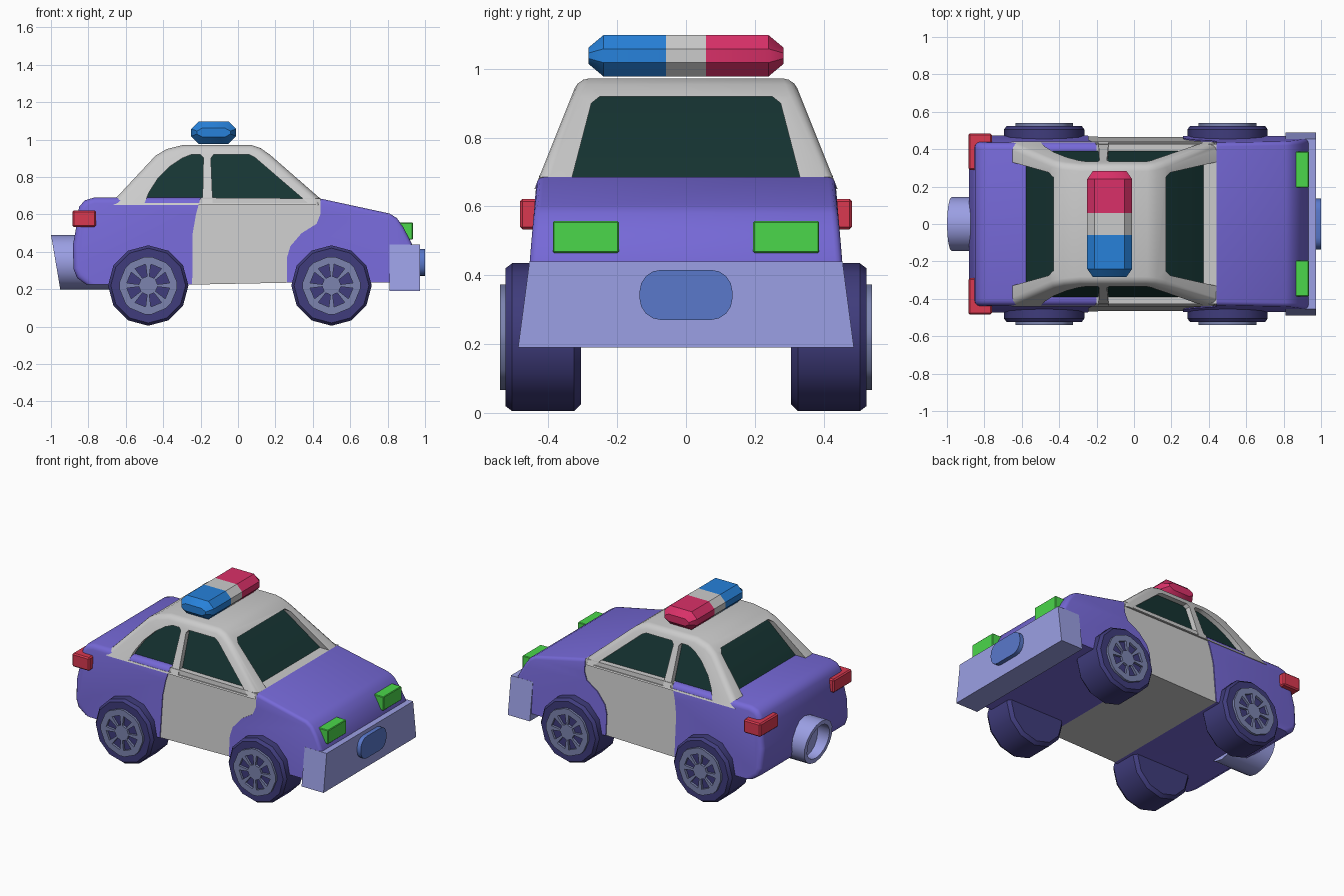
import bpy, bmesh, math
from math import sin, cos, pi

if "Cube" in bpy.data.objects:
    bpy.data.objects.remove(bpy.data.objects["Cube"])


def material(name, rgb):
    m = bpy.data.materials.new(name)
    m.diffuse_color = (*rgb, 1)
    m.use_nodes = True
    m.node_tree.nodes["Principled BSDF"].inputs["Base Color"].default_value = m.diffuse_color
    return m


PURPLE = material("purple_paint", (.18, .14, .68))
GLASS = material("dark_glass", (.008, .035, .033))
LILAC = material("lilac_trim", (.33, .35, .78))
PLATE = material("plate_blue", (.1, .19, .6))
TIRE = material("tire_navy", (.05, .045, .2))
RIM = material("rim_grey_blue", (.2, .23, .43))
RED = material("tail_red", (.7, .04, .08))
PINK = material("beacon_red", (.7, .03, .14))
BLUE = material("beacon_blue", (.02, .22, .7))
GREEN = material("lamp_green", (.07, .68, .07))


def finish(name, bm, mat=None, angle=35):
    bmesh.ops.recalc_face_normals(bm, faces=bm.faces)
    me = bpy.data.meshes.new(name)
    bm.to_mesh(me)
    bm.free()
    ob = bpy.data.objects.new(name, me)
    bpy.context.collection.objects.link(ob)
    if mat:
        me.materials.append(mat)
    smooth(ob, angle)
    return ob


def smooth(ob, angle=35):
    bpy.ops.object.select_all(action='DESELECT')
    ob.select_set(True)
    bpy.context.view_layer.objects.active = ob
    bpy.ops.object.shade_smooth_by_angle(angle=math.radians(angle))


def loft(name, rings, mat=None, bevel=0, pick=None, segments=3):
    """Skin equal-sized point rings, cap both ends, optionally bevel picked edges."""
    bm = bmesh.new()
    vs = [[bm.verts.new(p) for p in r] for r in rings]
    for a, b in zip(vs, vs[1:]):
        for i in range(len(a)):
            j = (i + 1) % len(a)
            bm.faces.new((a[i], a[j], b[j], b[i]))
    bm.faces.new(vs[0])
    bm.faces.new(vs[-1][::-1])
    bmesh.ops.recalc_face_normals(bm, faces=bm.faces)
    if bevel:
        edges = [e for e in bm.edges if pick is None or pick(e)]
        bmesh.ops.bevel(bm, geom=edges, offset=bevel, segments=segments,
                        profile=.5, affect='EDGES')
    return finish(name, bm, mat)


def side_loft(name, pts, width, mat=None, **kw):
    """Side (x, z) profile spanning -width(z) to +width(z)."""
    return loft(name, [[(x, s * width(z), z) for x, z in pts] for s in (-1, 1)], mat, **kw)


def box(name, x0, x1, y0, y1, z0, z1, mat, bevel=.008):
    ring = [(y0, z0), (y1, z0), (y1, z1), (y0, z1)]
    return loft(name, [[(x, y, z) for y, z in ring] for x in (x0, x1)], mat,
                bevel=bevel, segments=1)


def body_w(z):
    return .473 - (z - .22) * .085


def rim_edge(test):
    # edges lying in one side face whose midpoint passes the test
    def pick(e):
        a, b = (v.co for v in e.verts)
        return a.y * b.y > 0 and test((a.x + b.x) / 2, (a.z + b.z) / 2)
    return pick


# Lower body: rear, doors and nose share their seam profiles
rear_seam = [(-.245, .225), (-.242, .5), (-.225, .6), (-.2, .69)]
nose_seam = [(.44, .685), (.44, .6), (.42, .55), (.34, .5), (.28, .43), (.262, .37), (.262, .235)]

side_loft("rear_body", rear_seam + [(-.77, .69), (-.82, .675), (-.85, .64), (-.86, .56),
          (-.882, .44), (-.88, .31), (-.86, .26), (-.81, .225)],
          body_w, PURPLE, bevel=.03, pick=rim_edge(lambda x, z: x < -.3 and (z > .3 or x < -.6)))
side_loft("door_body", rear_seam + nose_seam, lambda z: body_w(z) - .006)
side_loft("nose_body", nose_seam[::-1] + [(.81, .6), (.85, .575), (.88, .54), (.93, .45),
          (.93, .3), (.88, .235)][:6] and
          nose_seam[::-1] + [(.81, .605), (.85, .58), (.885, .53), (.932, .44), (.93, .3), (.88, .235)],
          body_w, PURPLE, bevel=.02, pick=rim_edge(lambda x, z: x > .5 and z > .3))


# Cabin frame with window openings cut through it
def cabin_w(z):
    return .425 - (z - .69) * .4


cabin = side_loft("cabin_frame", [(-.69, .65), (-.65, .69), (-.44, .915), (-.38, .95), (-.29, .972), (.07, .972),
                  (.12, .955), (.17, .92), (.44, .685), (.44, .65)], cabin_w,
                  bevel=.03, pick=rim_edge(lambda x, z: z > .66))
cutters = [
    side_loft("rear_window_cutter", [(-.5, .66), (-.475, .72), (-.43, .79), (-.36, .86), (-.3, .9),
              (-.25, .92), (-.2, .92), (-.185, .905), (-.19, .66)], lambda z: .6),
    side_loft("front_window_cutter", [(-.135, .66), (-.145, .9), (-.13, .92), (.06, .92),
              (.09, .905), (.375, .66)], lambda z: .6),
    loft("windscreen_cutter", [[(x, y, z) for y, z in ((-.335, .6), (-.335, .67), (-.275, .9), (-.25, .92),
         (.25, .92), (.275, .9), (.335, .67), (.335, .6))] for x in (-.9, .9)])]
for c in cutters:
    m = cabin.modifiers.new("window", 'BOOLEAN')
    m.operation, m.solver, m.object = 'DIFFERENCE', 'EXACT', c
    bpy.context.view_layer.objects.active = cabin
    bpy.ops.object.modifier_apply(modifier=m.name)
    bpy.data.objects.remove(c)
smooth(cabin)
side_loft("window_glass", [(-.6, .66), (-.42, .89), (-.36, .925), (-.29, .945), (.06, .945),
          (.13, .91), (.4, .66)], lambda z: cabin_w(z) - .035, GLASS)


# Roof beacon: octagonal bar in three colours
def octagon(y, s=1):
    pts = [(.12, .02), (.08, .06), (-.08, .06), (-.12, .02), (-.12, -.02), (-.08, -.06), (.08, -.06), (.12, -.02)]
    return [(-.13 + x * (.75 if s < 1 else 1), y, 1.038 + z * s) for x, z in pts]


loft("beacon_blue_end", [octagon(-.283, .4), octagon(-.24), octagon(-.058)], BLUE)
loft("beacon_middle", [octagon(-.058), octagon(.058)])
loft("beacon_red_end", [octagon(.058), octagon(.24), octagon(.283, .4)], PINK)

# Front bumper and oval badge plate
loft("front_bumper", [[(x, y, z) for y, z in ((-.488, .19), (.488, .19), (.455, .44), (-.455, .44))]
     for x in (.81, .972)], LILAC)
oval = []
for cx, cz, start in ((1, 1, 0), (-1, 1, 1), (-1, -1, 2), (1, -1, 3)):
    for k in range(5):
        a = (start + k / 4) * pi / 2
        oval.append((cx * .072 + .063 * cos(a), .343 + cz * .01 + .063 * sin(a)))
loft("front_plate", [[(x, y, z) for y, z in oval] for x in (.95, 1.0)], PLATE)


# Exhaust pipe with slanted open end
def pipe_ring(r, x=None):
    pts = [(r * cos(k * pi / 8), r * sin(k * pi / 8)) for k in range(16)]
    return [(-.975 - z * .17 if x is None else x, y, .345 + z) for y, z in pts]


loft("exhaust_pipe", [pipe_ring(.145, -.68), pipe_ring(.145), pipe_ring(.115), pipe_ring(.115, -.89)], LILAC)

# Lamps and wheels on both sides
for s, side in ((-1, "right"), (1, "left")):
    box(f"headlight_{side}", .86, .935, *sorted((s * .195, s * .387)), .465, .557, GREEN, .004)
    box(f"tail_light_{side}", -.886, -.76, *sorted((s * .29, s * .483)), .533, .622, RED)
    for wx, end in ((-.48, "rear"), (.5, "front")):
        tire = [[(wx + r * cos((k + .5) * pi / 6 + pi / 12), s * y, .22 + r * sin((k + .5) * pi / 6 + pi / 12))
                 for k in range(12)] for y, r in ((.305, .195), (.325, .215), (.505, .215), (.525, .2))]
        loft(f"{end}_tire_{side}", tire, TIRE)
        # eight-spoke rim: wedge gaps between spokes
        bm = bmesh.new()
        angles = [math.radians(k // 2 * 45 + (7 if k % 2 else -7)) for k in range(16)]
        rings = [[bm.verts.new((wx + r * cos(a), s * .54, .22 + r * sin(a))) for a in angles]
                 for r in (.155, .115, .05)]
        for k in range(16):
            j = (k + 1) % 16
            bm.faces.new((rings[0][k], rings[0][j], rings[1][j], rings[1][k]))
            if k % 2 == 0:
                bm.faces.new((rings[1][k], rings[1][j], rings[2][j], rings[2][k]))
        bm.faces.new(rings[2])
        ext = bmesh.ops.extrude_face_region(bm, geom=bm.faces[:], use_keep_orig=True)
        for v in (g for g in ext["geom"] if isinstance(g, bmesh.types.BMVert)):
            v.co.y -= s * .025
        finish(f"{end}_rim_{side}", bm, RIM)
